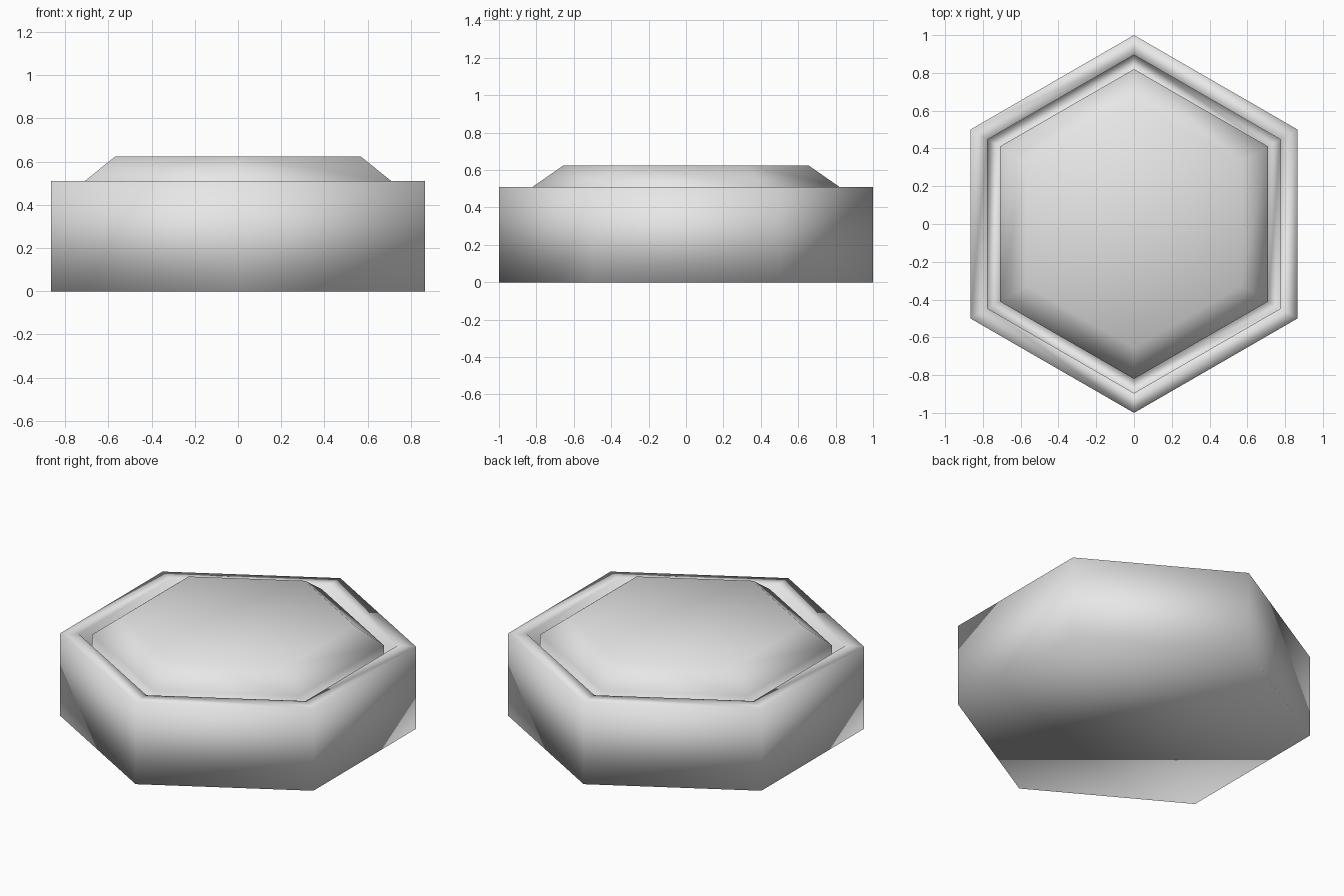
import bpy
import bmesh
import math

cube = bpy.data.objects.get("Cube")
if cube:
    bpy.data.objects.remove(cube, do_unlink=True)

SIDES = 6


def make_material(name, color):
    mat = bpy.data.materials.new(name)
    mat.use_nodes = True
    mat.diffuse_color = color
    mat.node_tree.nodes["Principled BSDF"].inputs["Base Color"].default_value = color
    return mat


def hex_ring(bm, radius, z):
    """Hexagon of vertices with corners pointing to front and back."""
    step = math.tau / SIDES
    return [bm.verts.new((radius * math.sin(i * step), radius * math.cos(i * step), z))
            for i in range(SIDES)]


def loft(name, profile, mat):
    """Join hexagonal rings (radius, height) from the base up and cap both ends."""
    bm = bmesh.new()
    rings = [hex_ring(bm, r, z) for r, z in profile]
    for low, high in zip(rings, rings[1:]):
        for i in range(SIDES):
            j = (i + 1) % SIDES
            bm.faces.new((low[i], low[j], high[j], high[i]))
    bm.faces.new(rings[0])
    bm.faces.new(rings[-1])
    bmesh.ops.recalc_face_normals(bm, faces=bm.faces)
    for face in bm.faces:
        face.smooth = True
    mesh = bpy.data.meshes.new(name)
    bm.to_mesh(mesh)
    bm.free()
    mesh.materials.append(mat)
    obj = bpy.data.objects.new(name, mesh)
    bpy.context.collection.objects.link(obj)
    return obj


grey = make_material("light_grey", (0.8, 0.8, 0.8, 1.0))

RIM = 0.51      # height of the outer rim
GROOVE = 0.39   # height of the groove floor

# Outer wall, rim, groove and raised bevelled centre in one continuous skin
loft("hexagonal_button", [
    (1.0, 0.0),
    (1.0, RIM),
    (0.895, RIM),
    (0.895, GROOVE),
    (0.82, GROOVE),
    (0.82, RIM),
    (0.655, 0.625),
], grey)
